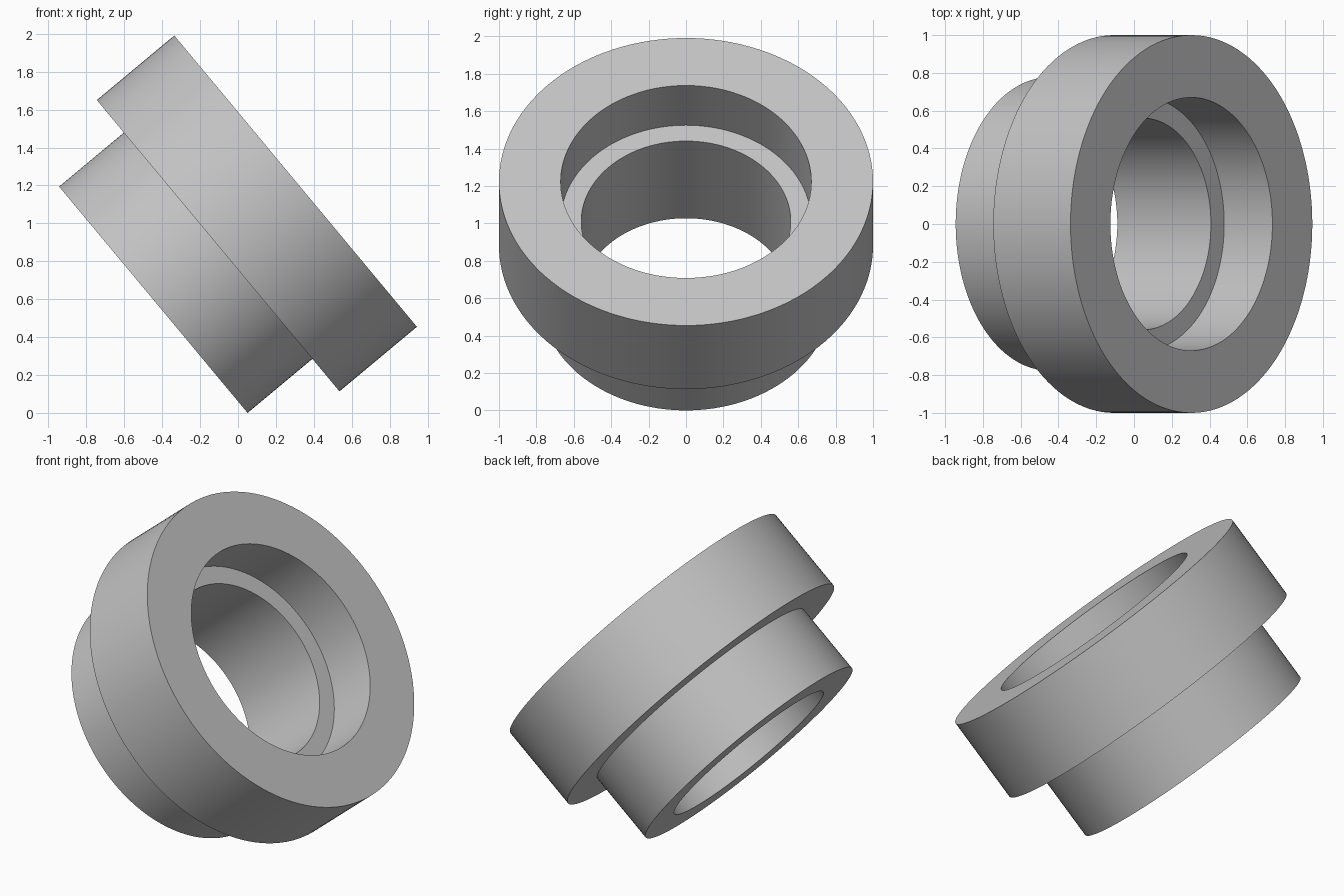
import bpy, bmesh, math
from mathutils import Matrix

cube = bpy.data.objects.get("Cube")
if cube:
    bpy.data.objects.remove(cube, do_unlink=True)

SEGMENTS = 128
TILT = math.radians(50.2)

# Plain grey material
grey = bpy.data.materials.new("plain_grey")
grey.use_nodes = True
colour = (0.55, 0.55, 0.55, 1)
grey.diffuse_color = colour
grey.node_tree.nodes["Principled BSDF"].inputs["Base Color"].default_value = colour

# Closed cross-section (radius, height): hub, flange, counterbore, through bore
hub_r, flange_r, counterbore_r, bore_r = 0.777, 1.0, 0.67, 0.56
step_z, ledge_z, top_z = 0.445, 0.645, 0.977
profile = [(bore_r, 0), (hub_r, 0), (hub_r, step_z), (flange_r, step_z),
           (flange_r, top_z), (counterbore_r, top_z),
           (counterbore_r, ledge_z), (bore_r, ledge_z)]

# Revolve the section around the ring's own axis
bm = bmesh.new()
verts = [bm.verts.new((r, 0, z)) for r, z in profile]
edges = [bm.edges.new((v, verts[(i + 1) % len(verts)])) for i, v in enumerate(verts)]
bmesh.ops.spin(bm, geom=verts + edges, cent=(0, 0, 0), axis=(0, 0, 1),
               angle=math.tau, steps=SEGMENTS, use_merge=True)
bmesh.ops.remove_doubles(bm, verts=bm.verts, dist=0.0001)
bmesh.ops.recalc_face_normals(bm, faces=bm.faces)

# Lean the ring towards +x, resting on the hub's lower rim
bm.transform(Matrix.Rotation(TILT, 4, "Y"))
xs = [v.co.x for v in bm.verts]
lowest = min(v.co.z for v in bm.verts)
bm.transform(Matrix.Translation((-(min(xs) + max(xs)) / 2, 0, -lowest)))

mesh = bpy.data.meshes.new("stepped_ring")
bm.to_mesh(mesh)
bm.free()
mesh.materials.append(grey)
ring = bpy.data.objects.new("stepped_ring", mesh)
bpy.context.collection.objects.link(ring)

# Smooth walls with sharp rims
bpy.ops.object.select_all(action="DESELECT")
ring.select_set(True)
bpy.context.view_layer.objects.active = ring
bpy.ops.object.shade_smooth_by_angle(angle=math.radians(30))
